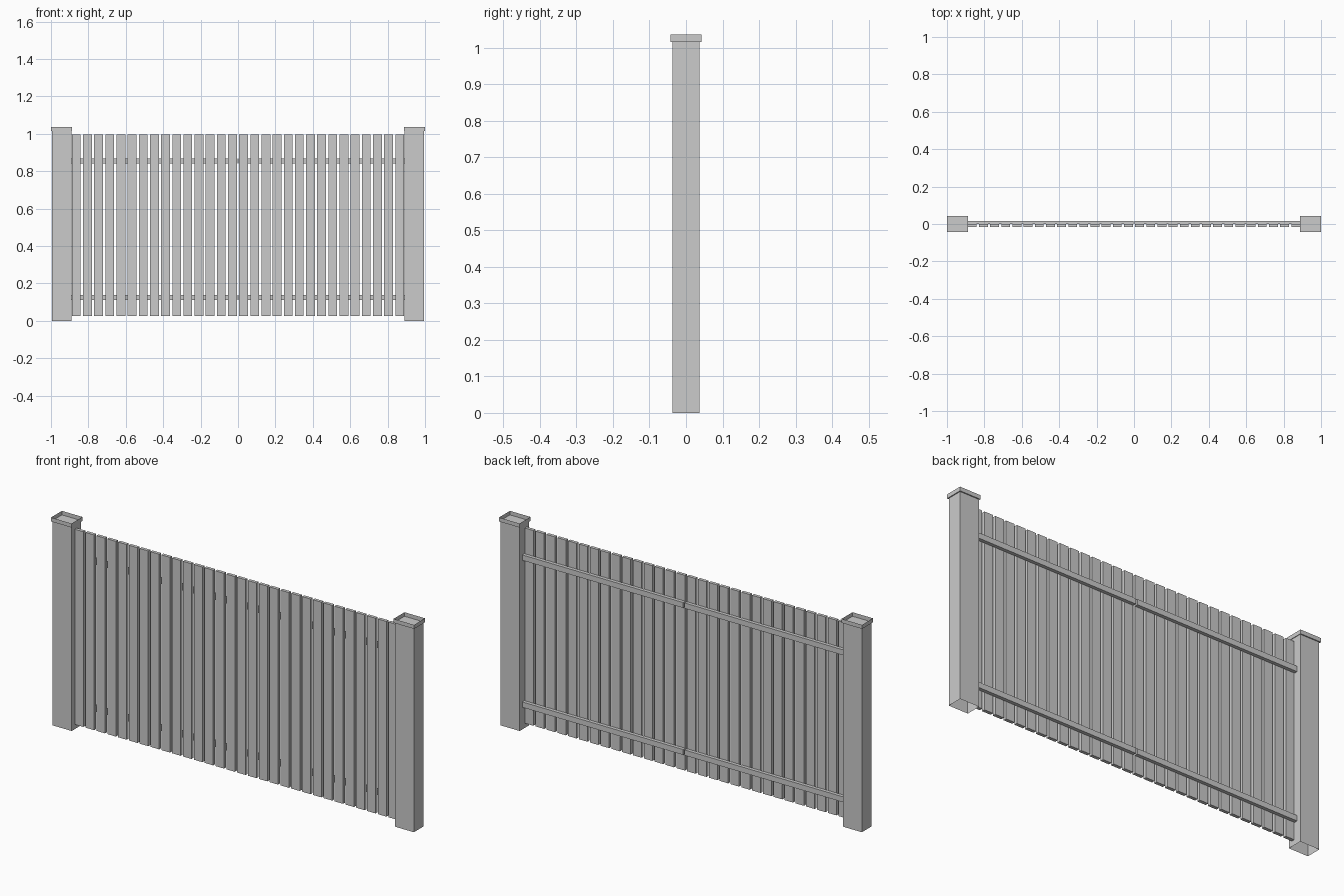
import bpy, bmesh

if "Cube" in bpy.data.objects:
    bpy.data.objects.remove(bpy.data.objects["Cube"])

def box(name, x, y, z, open_side=None):
    """Box from (min, max) ranges; open_side drops the top (1) or bottom (-1)."""
    bm = bmesh.new()
    bmesh.ops.create_cube(bm, size=1)
    for v in bm.verts:
        for i, (lo, hi) in enumerate((x, y, z)):
            v.co[i] = hi if v.co[i] > 0 else lo
    bm.normal_update()
    if open_side:
        faces = [f for f in bm.faces if f.normal.z * open_side > 0.9]
        bmesh.ops.delete(bm, geom=faces, context='FACES')
    me = bpy.data.meshes.new(name)
    bm.to_mesh(me)
    bm.free()
    ob = bpy.data.objects.new(name, me)
    bpy.context.collection.objects.link(ob)
    return ob

def span(a, b, s):
    return tuple(sorted((a * s, b * s)))

for side, s in (("left", -1), ("right", 1)):
    # hollow end post, open underneath, with a shallow tray-shaped cap
    box(f"{side}_post", span(0.89, 0.995, s), (-0.0375, 0.0375), (0, 1.016), -1)
    box(f"{side}_post_cap", span(0.887, 1.0, s), (-0.043, 0.043), (1.016, 1.036), 1)
    # back rails, one length per half
    for level, z in (("lower", 0.11), ("upper", 0.842)):
        box(f"{side}_{level}_rail", span(0.004, 0.89, s), (0, 0.017), (z, z + 0.027))

# vertical pickets
COUNT, WIDTH, EDGE = 30, 0.047, 0.888
pitch = (2 * EDGE - WIDTH) / (COUNT - 1)
for i in range(COUNT):
    x = -EDGE + i * pitch
    box(f"picket_{i + 1:02d}", (x, x + WIDTH), (-0.016, 0), (0.025, 0.997))
